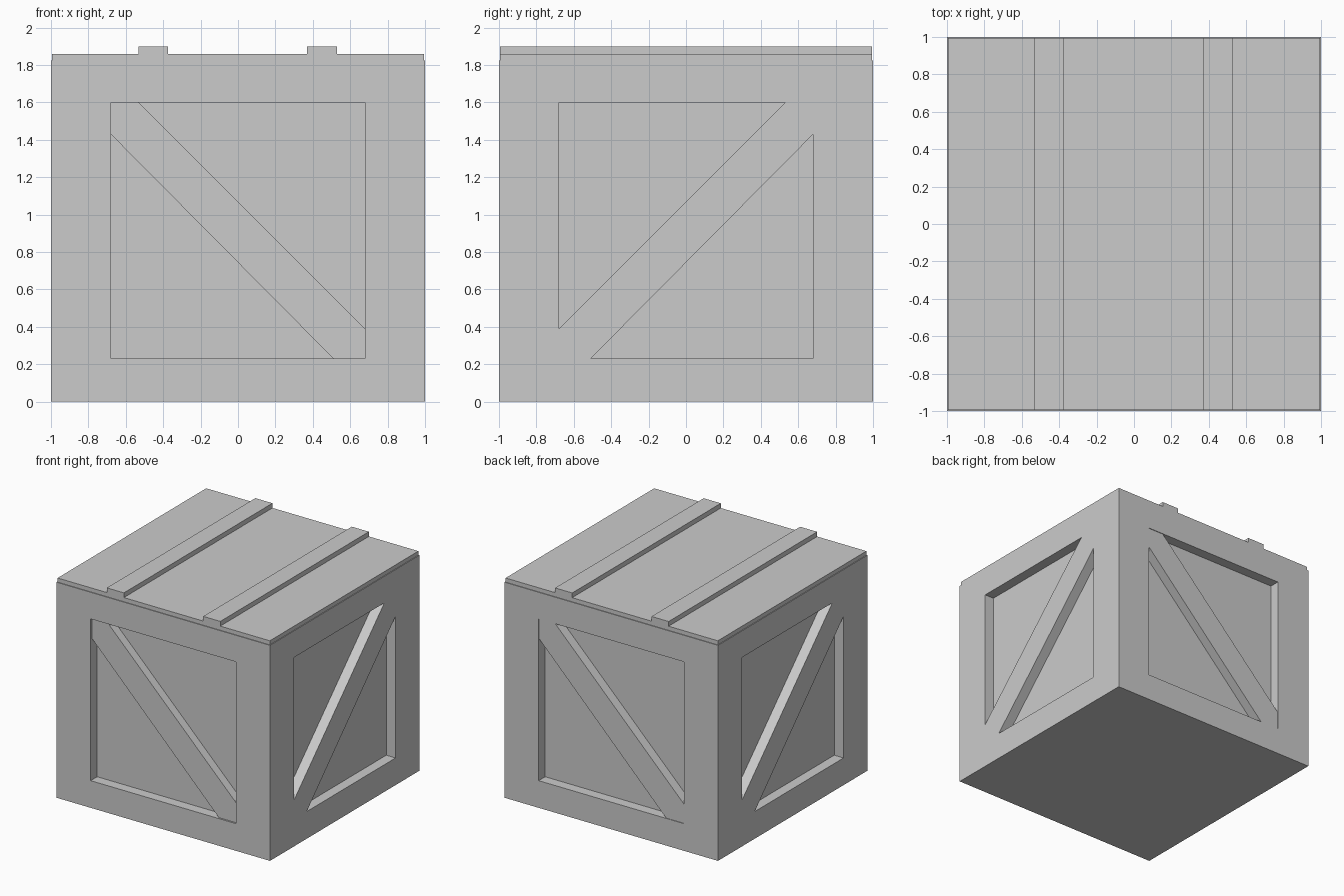
import bpy, bmesh, math
from mathutils import Matrix, Vector

if "Cube" in bpy.data.objects:
    bpy.data.objects.remove(bpy.data.objects["Cube"])

HALF, Z_BODY, Z_LID, Z_TOP = 1.0, 1.825, 1.86, 1.90
OPEN, LOW, HIGH, DEPTH = 0.68, 0.23, 1.60, 0.087   # side panel opening


def finish(bm, name):
    bmesh.ops.recalc_face_normals(bm, faces=bm.faces)
    mesh = bpy.data.meshes.new(name)
    bm.to_mesh(mesh)
    bm.free()
    obj = bpy.data.objects.new(name, mesh)
    bpy.context.collection.objects.link(obj)
    return obj


def add_box(bm, lo, hi):
    lo, hi = Vector(lo), Vector(hi)
    mat = Matrix.Translation((lo + hi) / 2) @ Matrix.Diagonal((*(hi - lo), 1))
    bmesh.ops.create_cube(bm, size=1, matrix=mat)


def box(name, lo, hi):
    bm = bmesh.new()
    add_box(bm, lo, hi)
    return finish(bm, name)


# Crate body with a recessed panel in each side
bm = bmesh.new()
add_box(bm, (-HALF, -HALF, 0), (HALF, HALF, Z_BODY))
bm.normal_update()
sides = [f for f in bm.faces if abs(f.normal.z) < 0.5]
for face in sides:
    normal = face.normal.copy()
    bmesh.ops.inset_individual(bm, faces=[face], thickness=0.3)
    for v in face.verts:
        for i in (0, 1):
            if abs(normal[i]) < 0.5:
                v.co[i] = math.copysign(OPEN, v.co[i])
        v.co.z = HIGH if v.co.z > Z_BODY / 2 else LOW
    inner = bmesh.ops.extrude_discrete_faces(bm, faces=[face])["faces"][0]
    bmesh.ops.translate(bm, verts=inner.verts, vec=-normal * DEPTH)
finish(bm, "crate_body")


# Diagonal braces, trimmed to the panel opening
def brace(name, angle, flip, recess):
    outline = [(-OPEN, HIGH), (-0.53, HIGH), (OPEN, 0.39),
               (OPEN, LOW), (0.51, LOW), (-OPEN, 1.43)]
    bm = bmesh.new()
    back = -HALF + DEPTH
    face = bm.faces.new([bm.verts.new((u * flip, back, z)) for u, z in outline])
    out = bmesh.ops.extrude_face_region(bm, geom=[face], use_keep_orig=True)["geom"]
    verts = [g for g in out if isinstance(g, bmesh.types.BMVert)]
    bmesh.ops.translate(bm, verts=verts, vec=(0, recess - DEPTH, 0))
    bmesh.ops.rotate(bm, verts=bm.verts, cent=(0, 0, 0),
                     matrix=Matrix.Rotation(math.radians(angle), 3, 'Z'))
    return finish(bm, name)


brace("front_brace", 0, 1, 0.015)
brace("right_brace", 90, -1, 0.0)
brace("back_brace", 180, 1, 0.005)
brace("left_brace", 270, -1, 0.0)

# Lid and its two battens
E = 0.994
box("lid", (-E, -E, Z_BODY), (E, E, Z_LID))
for label, x in (("left", -0.453), ("right", 0.45)):
    box(label + "_batten", (x - 0.08, -E, Z_LID), (x + 0.08, E, Z_TOP))
